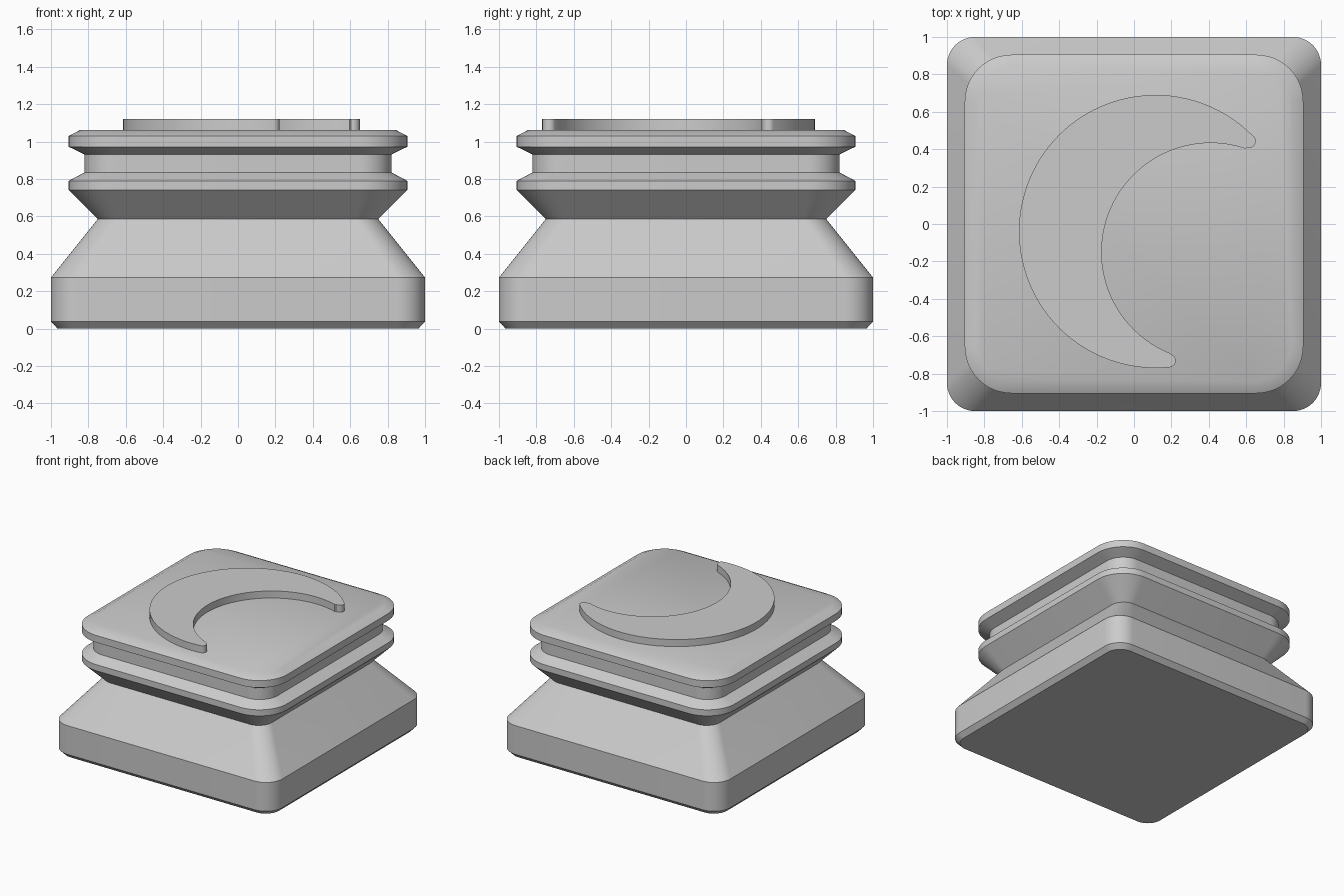
import bpy
import bmesh
from math import sin, cos, radians

cube = bpy.data.objects.get("Cube")
if cube:
    bpy.data.objects.remove(cube)

grey = bpy.data.materials.new("plain grey")
grey.use_nodes = True
tone = (0.6, 0.6, 0.6, 1)
grey.diffuse_color = tone
grey.node_tree.nodes["Principled BSDF"].inputs["Base Color"].default_value = tone


def arc(cx, cy, radius, start, end, steps):
    """Points along an arc, angles in degrees."""
    angles = [radians(start + (end - start) * i / steps) for i in range(steps + 1)]
    return [(cx + radius * cos(a), cy + radius * sin(a)) for a in angles]


def rounded_square(half, radius):
    c = half - radius
    corners = ((c, c), (-c, c), (-c, -c), (c, -c))
    return [p for i, (x, y) in enumerate(corners)
            for p in arc(x, y, radius, 90 * i, 90 * i + 90, 12)]


def loft(name, sections):
    """Skin a stack of (outline, height) sections and cap both ends."""
    bm = bmesh.new()
    rings = [[bm.verts.new((x, y, z)) for x, y in outline] for outline, z in sections]
    n = len(rings[0])
    for low, high in zip(rings, rings[1:]):
        for i in range(n):
            j = (i + 1) % n
            bm.faces.new((low[i], low[j], high[j], high[i]))
    bm.faces.new(rings[0][::-1])
    bm.faces.new(rings[-1])
    mesh = bpy.data.meshes.new(name)
    bm.to_mesh(mesh)
    bm.free()
    mesh.materials.append(grey)
    obj = bpy.data.objects.new(name, mesh)
    bpy.context.collection.objects.link(obj)
    bpy.ops.object.select_all(action="DESELECT")
    obj.select_set(True)
    bpy.context.view_layer.objects.active = obj
    bpy.ops.object.shade_smooth_by_angle(angle=radians(30))
    return obj


# Pedestal: half width, corner radius, height
profile = [
    (0.965, 0.12, 0), (1, 0.15, 0.037), (1, 0.15, 0.273),     # foot
    (0.75, 0.12, 0.585), (0.905, 0.25, 0.74),                 # waist
    (0.905, 0.25, 0.79), (0.82, 0.165, 0.835),                # lower rim
    (0.82, 0.165, 0.93), (0.905, 0.25, 0.972),                # groove
    (0.905, 0.25, 1.03), (0.843, 0.2, 1.062),                 # upper rim
]
loft("pedestal", [(rounded_square(h, r), z) for h, r, z in profile])

# Raised crescent with rounded tips
crescent = (arc(0.115, -0.04, 0.73, 44, 276, 64)
            + arc(0.188, -0.731, 0.035, -84, 68, 10)[1:]
            + arc(0.41, -0.15, 0.583, 248, 71.4, 48)
            + arc(0.615, 0.443, 0.036, -108.6, 44, 10)[:-1])
loft("crescent", [(crescent, 1.05), (crescent, 1.12)])
